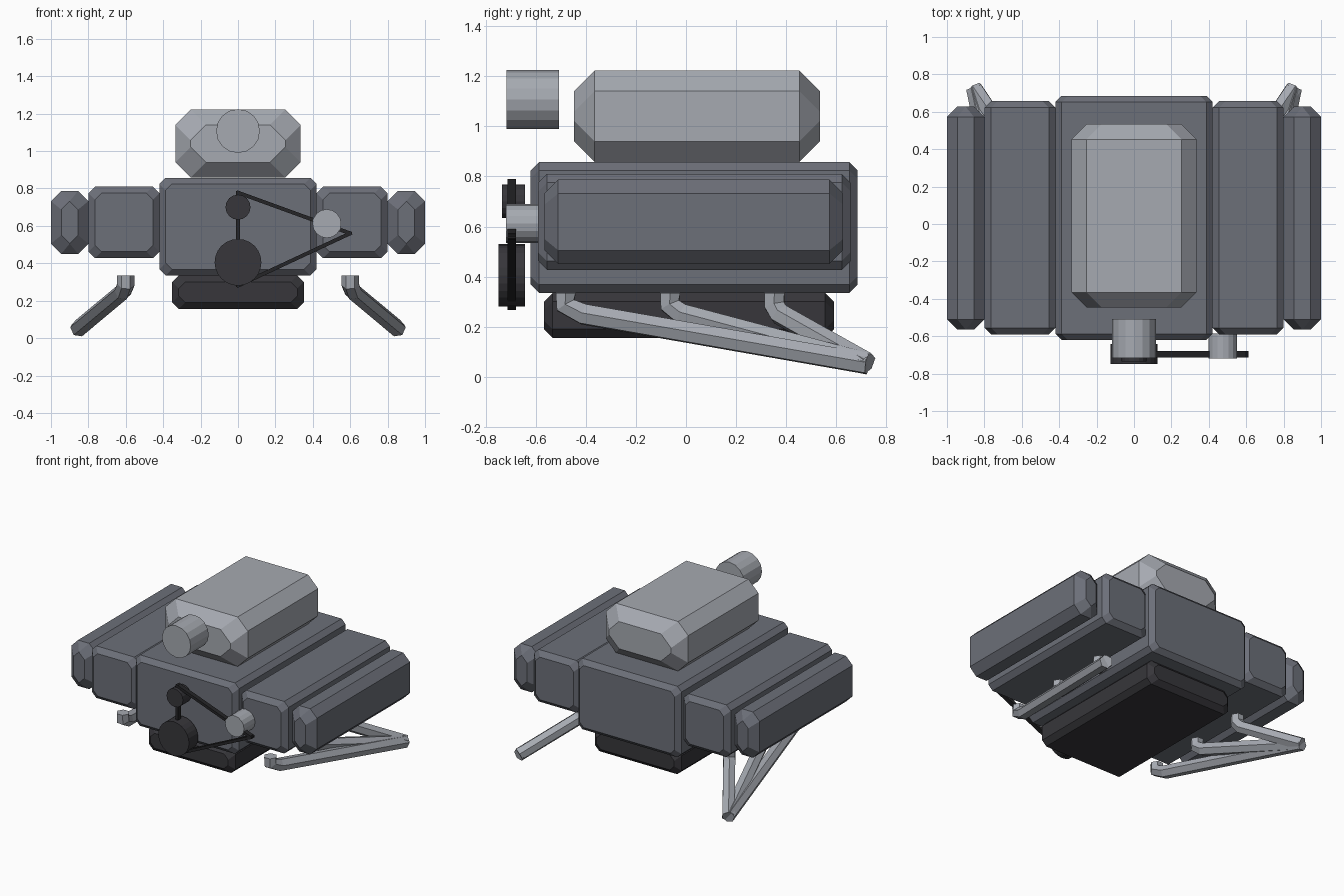
import bpy, bmesh, math
from mathutils import Vector, Matrix

if "Cube" in bpy.data.objects:
    bpy.data.objects.remove(bpy.data.objects["Cube"])


def material(name, rgb):
    m = bpy.data.materials.new(name)
    m.diffuse_color = (*rgb, 1)
    m.use_nodes = True
    m.node_tree.nodes["Principled BSDF"].inputs["Base Color"].default_value = m.diffuse_color
    return m


CAST = material("cast_grey", (0.15, 0.16, 0.19))
SILVER = material("silver", (0.38, 0.40, 0.44))
DARK = material("dark_grey", (0.038, 0.037, 0.043))
RUBBER = material("belt_black", (0.018, 0.018, 0.02))


def finish(bm, name, mat):
    bmesh.ops.remove_doubles(bm, verts=bm.verts, dist=0.0005)
    bmesh.ops.recalc_face_normals(bm, faces=bm.faces)
    me = bpy.data.meshes.new(name)
    bm.to_mesh(me)
    bm.free()
    me.materials.append(mat)
    ob = bpy.data.objects.new(name, me)
    bpy.context.collection.objects.link(ob)
    return ob


def octagon(cx, cz, hx, hz, c, y):
    pts = [(hx - c, hz), (hx, hz - c), (hx, c - hz), (hx - c, -hz),
           (c - hx, -hz), (-hx, c - hz), (-hx, hz - c), (c - hx, hz)]
    return [(cx + x, y, cz + z) for x, z in pts]


def loft(name, mat, rings, closed=True):
    bm = bmesh.new()
    vs = [[bm.verts.new(p) for p in r] for r in rings]
    n = len(vs[0])
    for a, b in zip(vs, vs[1:]):
        for i in range(n):
            bm.faces.new((a[i], a[(i + 1) % n], b[(i + 1) % n], b[i]))
    bm.faces.new(vs[0])
    bm.faces.new(vs[-1])
    return finish(bm, name, mat)


def chamfer_box(name, mat, x, y, z, c):
    """Box whose long edges are chamfered first, then its two end faces."""
    cx, cz = sum(x) / 2, sum(z) / 2
    hx, hz = (x[1] - x[0]) / 2, (z[1] - z[0]) / 2
    ci = min(c, hx - c, hz - c)
    rings = [octagon(cx, cz, hx - c, hz - c, ci, y[0]),
             octagon(cx, cz, hx, hz, c, y[0] + c),
             octagon(cx, cz, hx, hz, c, y[1] - c),
             octagon(cx, cz, hx - c, hz - c, ci, y[1])]
    return loft(name, mat, rings)


def cylinder_y(name, mat, x, z, r, y0, y1, n=16):
    ring = [(x + r * math.cos(math.tau * i / n), z + r * math.sin(math.tau * i / n))
            for i in range(n)]
    return loft(name, mat, [[(px, y, pz) for px, pz in ring] for y in (y0, y1)])


def tube(name, mat, points, r, n=6):
    """Mitred tube along a path of points."""
    pts = [Vector(p) for p in points]
    dirs = [(b - a).normalized() for a, b in zip(pts, pts[1:])]
    side = Vector((1, 0, 0))
    rings = []
    for i, p in enumerate(pts):
        t = (dirs[max(i - 1, 0)] + dirs[min(i, len(dirs) - 1)]).normalized()
        u = (side - t * side.dot(t)).normalized()
        w = t.cross(u)
        side = u
        rings.append([p + r * (math.cos(math.tau * k / n) * u + math.sin(math.tau * k / n) * w)
                      for k in range(n)])
    return loft(name, mat, rings)


# Crankcase, oil pan and intake plenum
chamfer_box("engine_block", CAST, (-0.42, 0.42), (-0.62, 0.685), (0.335, 0.857), 0.033)
chamfer_box("oil_pan", DARK, (-0.352, 0.352), (-0.567, 0.59), (0.155, 0.335), 0.035)
chamfer_box("intake_plenum", SILVER, (-0.335, 0.335), (-0.447, 0.535), (0.858, 1.222), 0.082)
cylinder_y("throttle_body", SILVER, 0, 1.107, 0.117, -0.717, -0.507)

# Cylinder banks, valve covers and exhaust headers on both sides
for s, label in ((-1, "left"), (1, "right")):
    chamfer_box("cylinder_head_" + label, CAST, sorted((s * 0.42, s * 0.80)),
                (-0.59, 0.657), (0.427, 0.81), 0.035)
    chamfer_box("valve_cover_" + label, CAST, sorted((s * 0.80, s * 1.0)),
                (-0.565, 0.627), (0.45, 0.787), 0.055)
    for i, y in enumerate((-0.48, -0.063, 0.353)):
        end = Vector((s * 0.852, 0.725, 0.052))
        bend = Vector((s * 0.60, y, 0.285))
        knee = Vector((s * 0.60, y, 0.262)).lerp(end, 0.06)
        tube(f"exhaust_pipe_{label}_{i + 1}", SILVER,
             [(s * 0.60, y, 0.335), bend, knee, end], 0.046)

# Front accessories
cylinder_y("crank_pulley", DARK, 0, 0.405, 0.125, -0.748, -0.642, 24)
cylinder_y("water_pump_pulley", DARK, 0, 0.70, 0.067, -0.735, -0.643, 16)
cylinder_y("alternator", SILVER, 0.475, 0.612, 0.077, -0.718, -0.585, 16)

# Drive belt: flat strips around a triangle
bm = bmesh.new()
path = [Vector((0, -0.696, 0.778)), Vector((0.60, -0.696, 0.56)), Vector((0, -0.696, 0.28))]
for a, b in zip(path, path[1:] + path[:1]):
    d = b - a
    rot = d.to_track_quat('X', 'Z').to_matrix().to_4x4()
    m = Matrix.Translation((a + b) / 2) @ rot @ Matrix.Diagonal((d.length + 0.016, 0.034, 0.02, 1))
    bmesh.ops.create_cube(bm, size=1, matrix=m)
# vertical run keeps its width along y
for v in bm.verts:
    if abs(v.co.x) < 0.03 and abs(abs(v.co.y + 0.696) - 0.01) < 0.002:
        v.co.x, v.co.y = math.copysign(0.01, v.co.x), -0.696 + math.copysign(0.017, v.co.y + 0.696)
finish(bm, "drive_belt", RUBBER)
